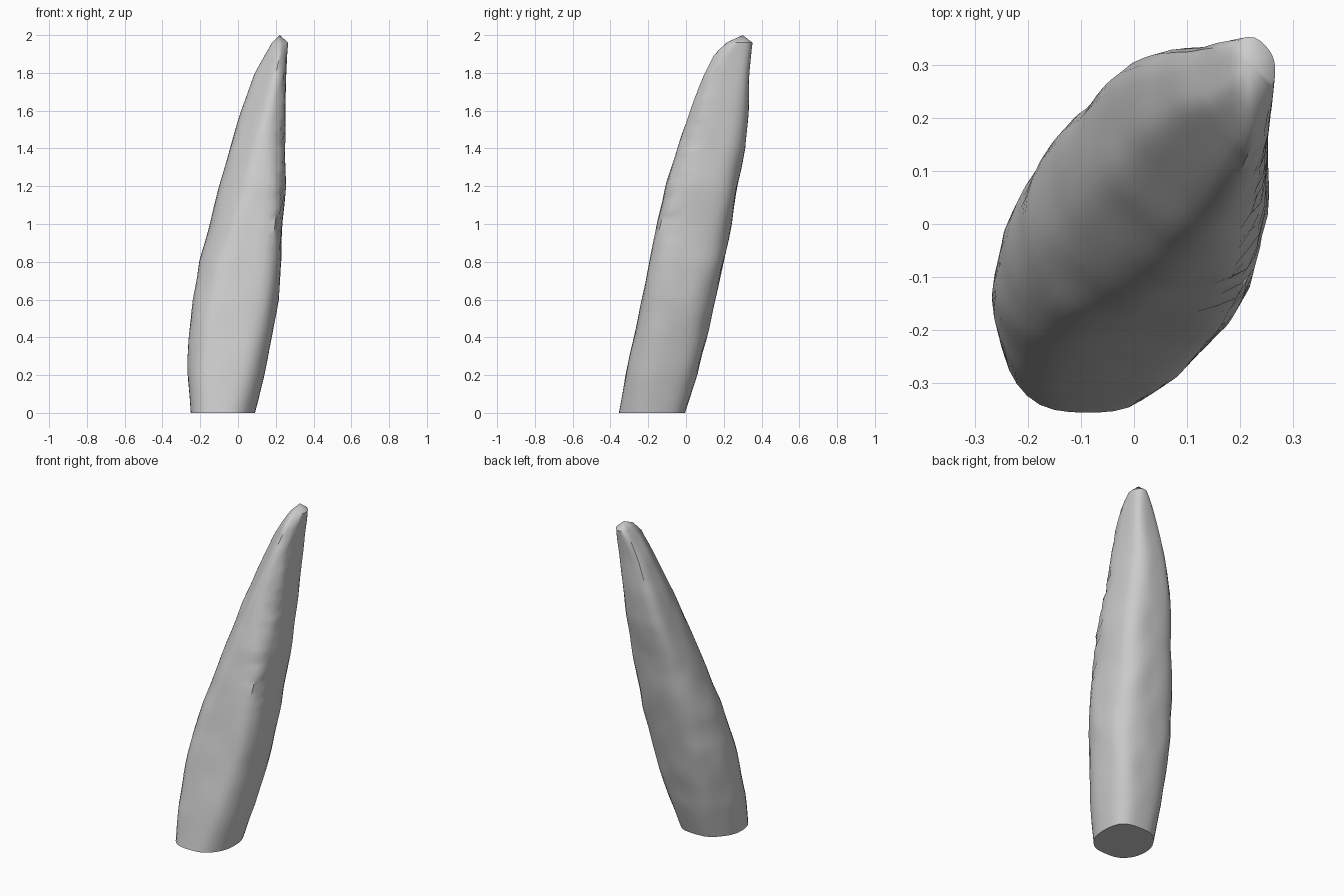
import bpy, bmesh, math, random
from mathutils import Vector, noise

random.seed(4)
old = bpy.data.objects.get("Cube")
if old:
    bpy.data.objects.remove(old, do_unlink=True)

# Per ring: height, x limits, y limits, limits along the lean, limits across it
RINGS = [
    (0.00, -0.25, 0.09, -0.355, -0.005, -0.365, 0.03, -0.11, 0.23),
    (0.20, -0.265, 0.14, -0.32, 0.06, -0.345, 0.10, -0.15, 0.25),
    (0.40, -0.26, 0.18, -0.275, 0.11, -0.31, 0.155, -0.18, 0.26),
    (0.60, -0.24, 0.215, -0.235, 0.155, -0.26, 0.205, -0.205, 0.265),
    (0.80, -0.205, 0.23, -0.195, 0.20, -0.20, 0.255, -0.215, 0.265),
    (1.00, -0.15, 0.235, -0.155, 0.24, -0.125, 0.29, -0.22, 0.25),
    (1.20, -0.10, 0.25, -0.11, 0.27, -0.045, 0.325, -0.22, 0.225),
    (1.40, -0.045, 0.25, -0.045, 0.315, 0.03, 0.35, -0.215, 0.175),
    (1.60, 0.015, 0.25, 0.02, 0.33, 0.12, 0.375, -0.195, 0.135),
    (1.80, 0.09, 0.255, 0.10, 0.335, 0.21, 0.395, -0.14, 0.105),
    (1.90, 0.145, 0.26, 0.15, 0.345, 0.265, 0.405, -0.115, 0.065),
    (1.96, 0.18, 0.265, 0.215, 0.352, 0.305, 0.405, -0.075, 0.03),
]
SIDES = 40
STEPS = 56
ROUND = 9
TIP = Vector((0.22, 0.30, 2.0))
SLANT = math.radians(40)
LEAN = Vector((math.cos(SLANT), math.sin(SLANT)))
ACROSS = Vector((math.cos(SLANT), -math.sin(SLANT)))
AXES = [Vector((1, 0)), Vector((0, 1)), LEAN, ACROSS]


def limits(z):
    """Blend the two nearest rings at height z."""
    for low, high in zip(RINGS, RINGS[1:]):
        if z <= high[0]:
            f = (z - low[0]) / (high[0] - low[0])
            return [a + (b - a) * f for a, b in zip(low, high)][1:]
    return RINGS[-1][1:]


def fit(values, low, high):
    """Move and scale values so that they span low to high."""
    a, b = min(values), max(values)
    return [low + (v - a) / (b - a) * (high - low) for v in values]


def section(z):
    """Rounded eight-sided outline inside the limits at height z."""
    lim = limits(z)
    centre = Vector(((lim[0] + lim[1]) / 2, (lim[2] + lim[3]) / 2))
    outline = []
    for i in range(SIDES):
        t = math.tau * i / SIDES - SLANT
        ray = Vector((math.cos(t), math.sin(t)))
        total = 0
        for axis, low, high in zip(AXES, lim[::2], lim[1::2]):
            mid, along = axis.dot(centre), axis.dot(ray)
            reach = high - mid if along > 0 else mid - low
            total += (abs(along) / reach) ** ROUND
        outline.append(centre + ray * total ** (-1 / ROUND))
    xs = fit([p.x for p in outline], lim[0], lim[1])
    ys = fit([p.y for p in outline], lim[2], lim[3])

    points = []
    for i, flat in enumerate(zip(xs, ys)):
        # Shallow flutes and lumps
        p = Vector(flat)
        bump = noise.noise(Vector((p.x * 10, p.y * 10, z * 5)))
        k = 1 + 0.03 * bump * min(1, z * 4)
        # Chips along the sharp ridge
        ridge = min(i, SIDES - i)
        if ridge < 3 and 0.9 < z < 1.92:
            k -= random.uniform(-0.02, 0.08) * (3 - ridge) / 3
        p = centre + (p - centre) * k
        points.append((p.x, p.y, z))
    return points


# Spire body lofted from base to tip
bm = bmesh.new()
heights = [RINGS[-1][0] * i / STEPS for i in range(STEPS + 1)]
loops = [[bm.verts.new(p) for p in section(z)] for z in heights]
for a, b in zip(loops, loops[1:]):
    for i in range(SIDES):
        j = (i + 1) % SIDES
        bm.faces.new((a[i], a[j], b[j], b[i]))
bm.faces.new(loops[0][::-1])

# Blunt pointed tip
tip = bm.verts.new(TIP)
top = loops[-1]
for i in range(SIDES):
    bm.faces.new((top[i], top[(i + 1) % SIDES], tip))
bmesh.ops.recalc_face_normals(bm, faces=bm.faces)

mesh = bpy.data.meshes.new("stone_spire")
bm.to_mesh(mesh)
bm.free()
spire = bpy.data.objects.new("stone_spire", mesh)
bpy.context.collection.objects.link(spire)

# Plain grey stone
stone = bpy.data.materials.new("grey_stone")
stone.use_nodes = True
grey = (0.6, 0.6, 0.6, 1)
stone.diffuse_color = grey
stone.node_tree.nodes["Principled BSDF"].inputs["Base Color"].default_value = grey
mesh.materials.append(stone)

bpy.context.view_layer.objects.active = spire
spire.select_set(True)
bpy.ops.object.shade_smooth_by_angle(angle=math.radians(35))
